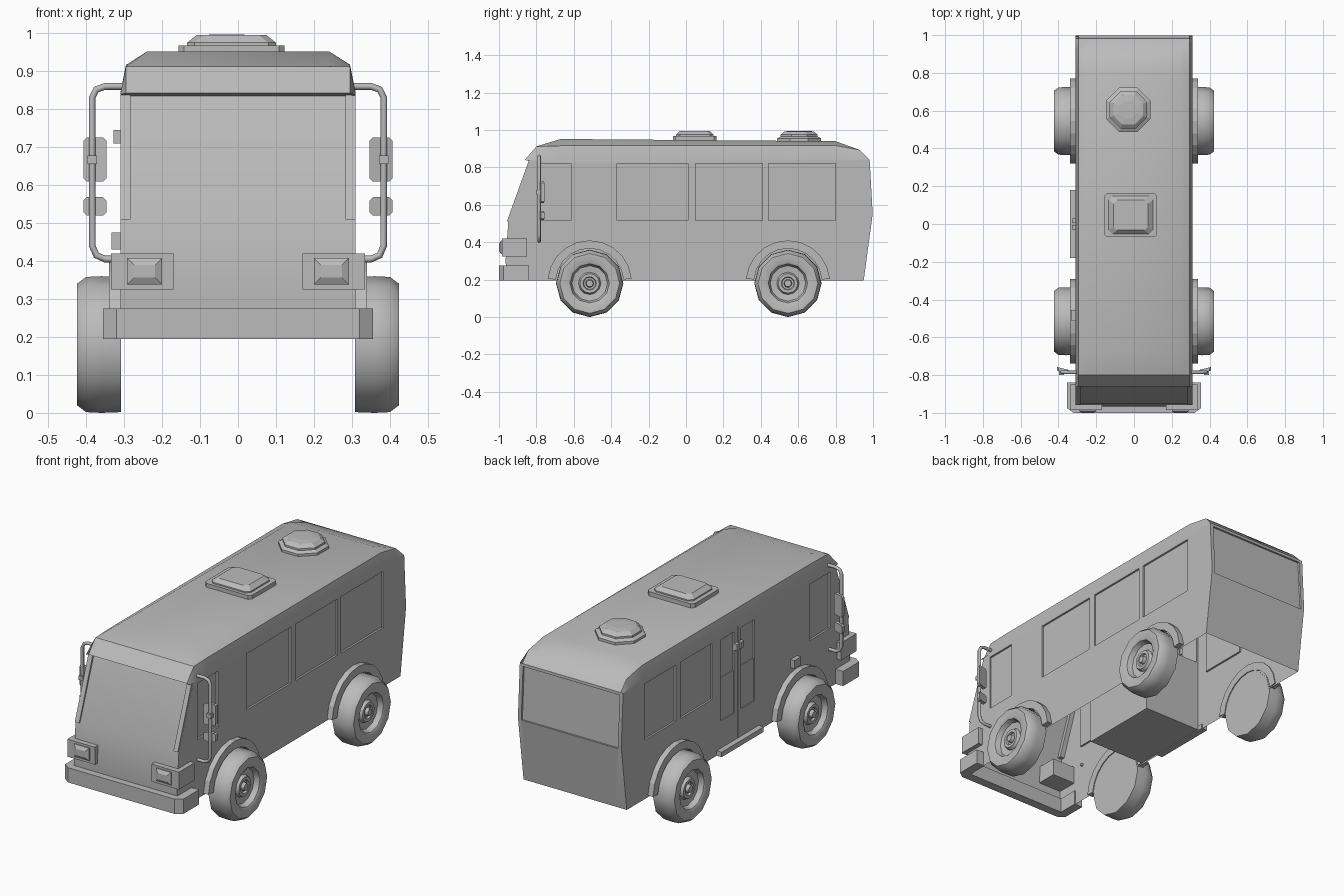
import bpy, bmesh, math
from mathutils import Vector

if "Cube" in bpy.data.objects:
    bpy.data.objects.remove(bpy.data.objects["Cube"])

grey = bpy.data.materials.new("plain grey")
grey.diffuse_color = (0.5, 0.5, 0.5, 1)
grey.use_nodes = True
grey.node_tree.nodes["Principled BSDF"].inputs["Base Color"].default_value = grey.diffuse_color


def finish(name, bm, smooth=None):
    bmesh.ops.recalc_face_normals(bm, faces=bm.faces)
    me = bpy.data.meshes.new(name)
    bm.to_mesh(me)
    bm.free()
    me.materials.append(grey)
    ob = bpy.data.objects.new(name, me)
    bpy.context.collection.objects.link(ob)
    if smooth:
        bpy.ops.object.select_all(action='DESELECT')
        ob.select_set(True)
        bpy.context.view_layer.objects.active = ob
        bpy.ops.object.shade_smooth_by_angle(angle=math.radians(smooth))
    return ob


def loft(name, rings, cap=True, smooth=None):
    bm = bmesh.new()
    vs = [[bm.verts.new(p) for p in r] for r in rings]
    n = len(rings[0])
    for a, b in zip(vs, vs[1:]):
        for i in range(n):
            bm.faces.new((a[i], a[(i + 1) % n], b[(i + 1) % n], b[i]))
    if cap:
        bm.faces.new(vs[0])
        bm.faces.new(vs[-1])
    return finish(name, bm, smooth)


def box(name, x, y, z):
    return loft(name, [[(x[0], y[0], h), (x[1], y[0], h), (x[1], y[1], h), (x[0], y[1], h)] for h in z])


def mirrored(s, r):
    return tuple(sorted((s * r[0], s * r[1])))


# body shell: side outline swept across the width, lowered towards the shoulders
outline = [(-0.955, 0.195), (-0.965, 0.3), (-0.95, 0.51), (-0.83, 0.835), (-0.86, 0.842), (-0.8, 0.912),
           (-0.67, 0.952), (0.8, 0.94), (0.93, 0.893), (0.982, 0.84), (0.998, 0.55), (0.95, 0.195)]
rings = []
for x, cap in ((-0.31, 0.835), (-0.295, 0.91), (-0.24, 1), (0.24, 1), (0.295, 0.91), (0.31, 0.835)):
    rings.append([(x, y, min(z, cap + 0.001 * i)) for i, (y, z) in enumerate(outline)])
body = loft("body", rings, smooth=30)

# recessed windows and the door seam
cutters = []
for y in ((-0.37, 0.01), (0.05, 0.41), (0.44, 0.80), (-0.79, -0.615)):
    cutters.append(box("window_cutter", (0.3, 0.4), y, (0.515, 0.82)))
for y, z in (((0.53, 0.80), (0.515, 0.82)), ((0.22, 0.49), (0.515, 0.82)), ((-0.79, -0.615), (0.515, 0.82)),
             ((0.03, 0.145), (0.37, 0.81)), ((-0.145, -0.03), (0.37, 0.81)), ((-0.003, 0.003), (0.21, 0.83))):
    cutters.append(box("window_cutter", (-0.4, -0.3), y, z))
cutters.append(loft("rear_window_cutter", [[(x, 0.988, 0.54), (x, 1.1, 0.54), (x, 1.1, 0.825), (x, 0.972, 0.825)]
                                           for x in (-0.29, 0.29)]))
for c in cutters:
    m = body.modifiers.new("cut", 'BOOLEAN')
    m.object = c
    m.operation = 'DIFFERENCE'
    m.solver = 'EXACT'
dg = bpy.context.evaluated_depsgraph_get()
cut_mesh = bpy.data.meshes.new_from_object(body.evaluated_get(dg))
body.modifiers.clear()
body.data = cut_mesh
for c in cutters:
    bpy.data.objects.remove(c)

# open underside
bm = bmesh.new()
bm.from_mesh(body.data)
under = [f for f in bm.faces if f.normal.z < -0.9 and f.calc_center_median().z < 0.2]
bmesh.ops.delete(bm, geom=under, context='FACES')
bm.to_mesh(body.data)
bm.free()

# stair well, door step, door handles, filler cap
box("stair_well", (-0.305, 0.04), (-0.3, 0.15), (0.2, 0.6))
box("door_step", (-0.34, -0.305), (-0.18, 0.18), (0.195, 0.222))
for s in (-1, 1):
    box("door_handle", (-0.328, -0.305), mirrored(s, (0.006, 0.03)), (0.71, 0.745))
box("filler_cap", (-0.333, -0.305), (-0.51, -0.455), (0.43, 0.475))

# bumper wrapping round the nose, with chamfered corners
half = [(0.355, -0.84), (0.355, -0.975), (0.32, -1.0)]
inner = [(0.305, -0.84), (0.305, -0.95)]
bump = half + [(-x, y) for x, y in reversed(half)] + [(-x, y) for x, y in inner] + inner[::-1]
loft("bumper", [[(x, y, z) for x, y in bump] for z in (0.195, 0.275)])

# windscreen pillars
for s in (-1, 1):
    loft("windscreen_pillar", [[(s * x, -0.958, 0.51), (s * x, -0.84, 0.838), (s * x, -0.81, 0.838),
                                (s * x, -0.93, 0.51)] for x in (0.283, 0.309)])

# wheels
tyre = [(0.308, 0.178), (0.36, 0.18), (0.40, 0.178), (0.424, 0.16), (0.424, 0.115), (0.418, 0.105),
        (0.39, 0.095), (0.385, 0.06), (0.402, 0.052), (0.402, 0.036), (0.392, 0.032), (0.392, 0.022),
        (0.41, 0.018)]


def circle(x, r, y, z, n=12):
    return [(x, y + r * math.cos(2 * math.pi * i / n), z + r * math.sin(2 * math.pi * i / n)) for i in range(n)]


for s in (-1, 1):
    for end, y in (("front", -0.515), ("rear", 0.545)):
        loft(end + "_wheel", [circle(s * x, r, y, 0.18) for x, r in tyre], smooth=35)
        # arch flare over the wheel
        arc = [math.radians(5 + 170 * i / 10) for i in range(11)]
        shape = [(y + 0.225 * math.cos(a), 0.185 + 0.225 * math.sin(a)) for a in arc]
        shape += [(y + 0.182 * math.cos(a), 0.185 + 0.182 * math.sin(a)) for a in reversed(arc)]
        loft(end + "_arch", [[(s * x, p, q) for p, q in shape] for x in (0.305, 0.34)])

# headlights and mirrors on both sides
for s in (-1, 1):
    box("headlight_housing", mirrored(s, (0.17, 0.335)), (-0.985, -0.85), (0.325, 0.42))
    lens = []
    for y, g in ((-0.98, 0), (-0.99, 0), (-1.0, 0.018)):
        a, b, c, d = 0.2 + g, 0.292 - g, 0.338 + g, 0.408 - g
        lens.append([(s * a, y, c), (s * b, y, c), (s * b, y, d), (s * a, y, d)])
    loft("headlight_lens", lens)

    path = [(0.3, 0.86), (0.35, 0.86), (0.373, 0.852), (0.384, 0.83), (0.384, 0.44), (0.373, 0.415),
            (0.35, 0.405), (0.3, 0.405)]
    tube = []
    for i, (x, z) in enumerate(path):
        a, b = Vector(path[max(i - 1, 0)]), Vector(path[min(i + 1, len(path) - 1)])
        d = (b - a).normalized()
        tube.append([(s * (x - d.y * 0.009 * math.cos(t)), -0.785 + 0.009 * math.sin(t),
                      z + d.x * 0.009 * math.cos(t)) for t in [k * math.pi / 4 for k in range(8)]])
    loft("mirror_arm", tube, smooth=50)
    for name, z in (("main_mirror", (0.61, 0.725)), ("small_mirror", (0.52, 0.568))):
        c = 0.008
        plate = [(0.347 + c, z[0]), (0.407 - c, z[0]), (0.407, z[0] + c), (0.407, z[1] - c),
                 (0.407 - c, z[1]), (0.347 + c, z[1]), (0.347, z[1] - c), (0.347, z[0] + c)]
        loft(name, [[(s * x, y + 0.25 * (x - 0.384), q) for x, q in plate] for y in (-0.782, -0.763)])
    box("mirror_clamp", mirrored(s, (0.371, 0.397)), (-0.8, -0.768), (0.655, 0.678))


# roof hatch and round roof vent
def rounded(hx, hy, c, z):
    q = [(hx, hy - c), (hx - c, hy), (c - hx, hy), (-hx, hy - c),
         (-hx, c - hy), (c - hx, -hy), (hx - c, -hy), (hx, c - hy)]
    return [(-0.017 + x, 0.047 + y, z) for x, y in q]


loft("roof_hatch", [rounded(0.14, 0.117, 0.015, 0.94), rounded(0.14, 0.117, 0.015, 0.968),
                    rounded(0.117, 0.1, 0.02, 0.968), rounded(0.117, 0.1, 0.02, 0.975),
                    rounded(0.092, 0.08, 0.02, 0.995)])
vent = []
for r, z in ((0.127, 0.93), (0.127, 0.955), (0.107, 0.965), (0.107, 0.975), (0.085, 0.992), (0.05, 0.996)):
    vent.append([(-0.03 + r * math.cos(k * math.pi / 4 + 0.39), 0.605 + r * math.sin(k * math.pi / 4 + 0.39), z)
                 for k in range(8)])
loft("roof_vent", vent)
